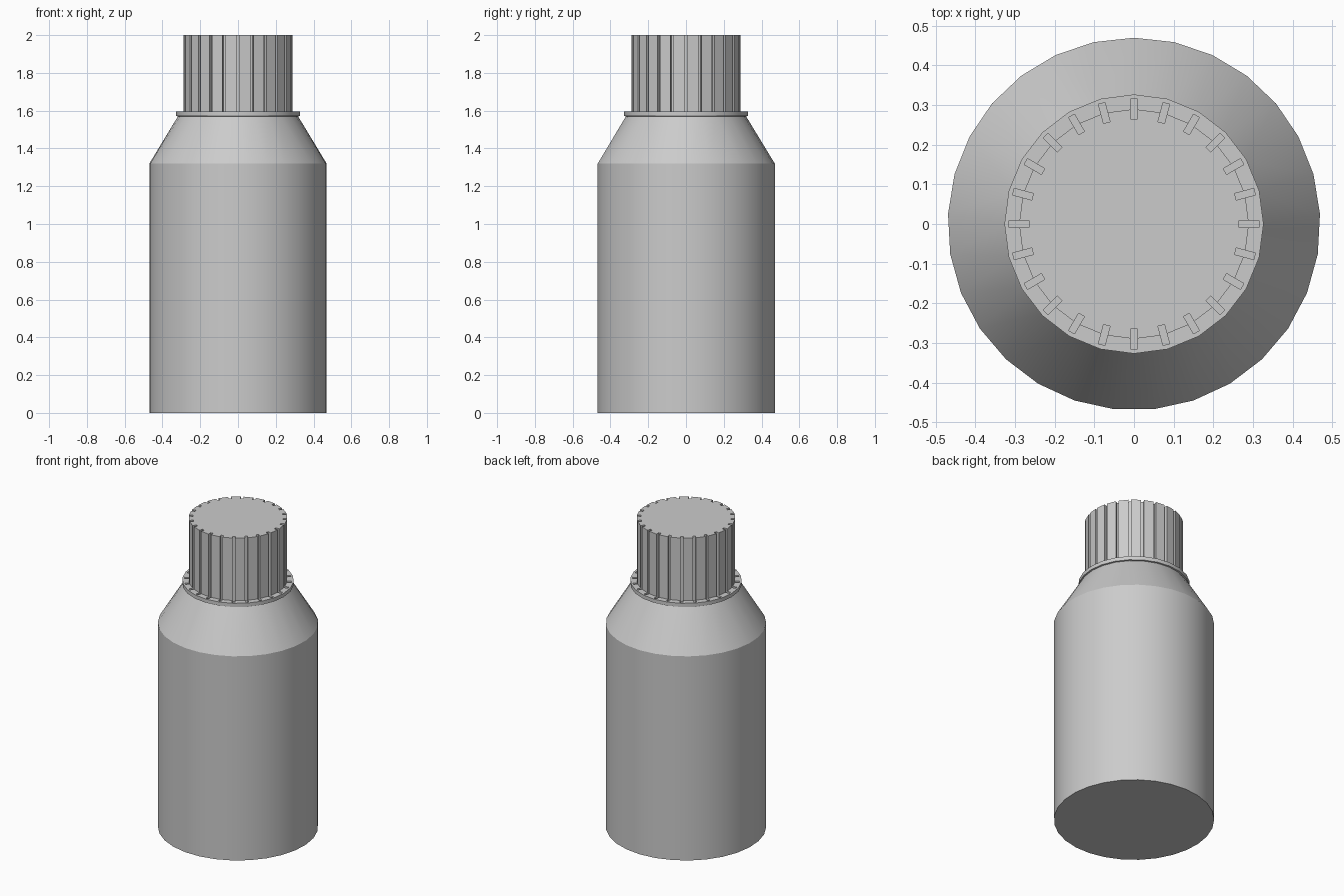
import bpy, bmesh, math
from mathutils import Matrix

if "Cube" in bpy.data.objects:
    bpy.data.objects.remove(bpy.data.objects["Cube"], do_unlink=True)

grey = bpy.data.materials.new("plain grey")
grey.use_nodes = True
colour = (0.6, 0.6, 0.6, 1)
grey.diffuse_color = colour
grey.node_tree.nodes["Principled BSDF"].inputs["Base Color"].default_value = colour

BODY_SIDES, CAP_SIDES = 29, 24


def ring(bm, sides, radius, z):
    # Ring of vertices starting at the back
    step = math.tau / sides
    return [bm.verts.new((radius * math.sin(i * step), radius * math.cos(i * step), z))
            for i in range(sides)]


def join(bm, low, high):
    # Wall between two rings, which may have different side counts
    i = j = 0
    n, m = len(low), len(high)
    if n == m:
        for k in range(n):
            bm.faces.new((low[k - 1], low[k], high[k], high[k - 1]))
        return
    while i < n or j < m:
        if j == m or (i < n and (i + 1) / n <= (j + 1) / m):
            bm.faces.new((low[i], low[(i + 1) % n], high[j % m]))
            i += 1
        else:
            bm.faces.new((low[i % n], high[(j + 1) % m], high[j]))
            j += 1


def finish(name, bm, smooth=True):
    bmesh.ops.recalc_face_normals(bm, faces=bm.faces)
    mesh = bpy.data.meshes.new(name)
    bm.to_mesh(mesh)
    bm.free()
    mesh.materials.append(grey)
    obj = bpy.data.objects.new(name, mesh)
    bpy.context.collection.objects.link(obj)
    return obj


def lathe(name, profile):
    # Closed solid from (sides, radius, height) rings
    bm = bmesh.new()
    rings = [ring(bm, *p) for p in profile]
    for low, high in zip(rings, rings[1:]):
        join(bm, low, high)
    bm.faces.new(rings[0])
    bm.faces.new(rings[-1])
    return finish(name, bm)


# Bottle with sloping shoulder and a thin collar
bottle = lathe("bottle", [(BODY_SIDES, 0.47, 0), (BODY_SIDES, 0.47, 1.32),
                          (CAP_SIDES, 0.318, 1.57), (CAP_SIDES, 0.327, 1.572),
                          (CAP_SIDES, 0.327, 1.596)])

# Screw cap
cap = lathe("cap", [(CAP_SIDES, 0.29, 1.59), (CAP_SIDES, 0.29, 2)])

# Radial cutters for the grip grooves
bm = bmesh.new()
for k in range(CAP_SIDES):
    place = (Matrix.Rotation(math.tau * k / CAP_SIDES, 4, "Z")
             @ Matrix.Translation((0.29, 0, 1.83))
             @ Matrix.Diagonal((0.05, 0.017, 0.5, 1)))
    bmesh.ops.create_cube(bm, size=1, matrix=place)
cutter = finish("groove_cutter", bm)
cutter.hide_render = True

for obj in (bottle, cap):
    mod = obj.modifiers.new("grooves", "BOOLEAN")
    mod.operation = "DIFFERENCE"
    mod.solver = "EXACT"
    mod.object = cutter
    bpy.ops.object.select_all(action="DESELECT")
    obj.select_set(True)
    bpy.context.view_layer.objects.active = obj
    bpy.ops.object.modifier_apply(modifier=mod.name)
    bpy.ops.object.shade_smooth_by_angle(angle=math.radians(30))

bpy.data.objects.remove(cutter, do_unlink=True)
